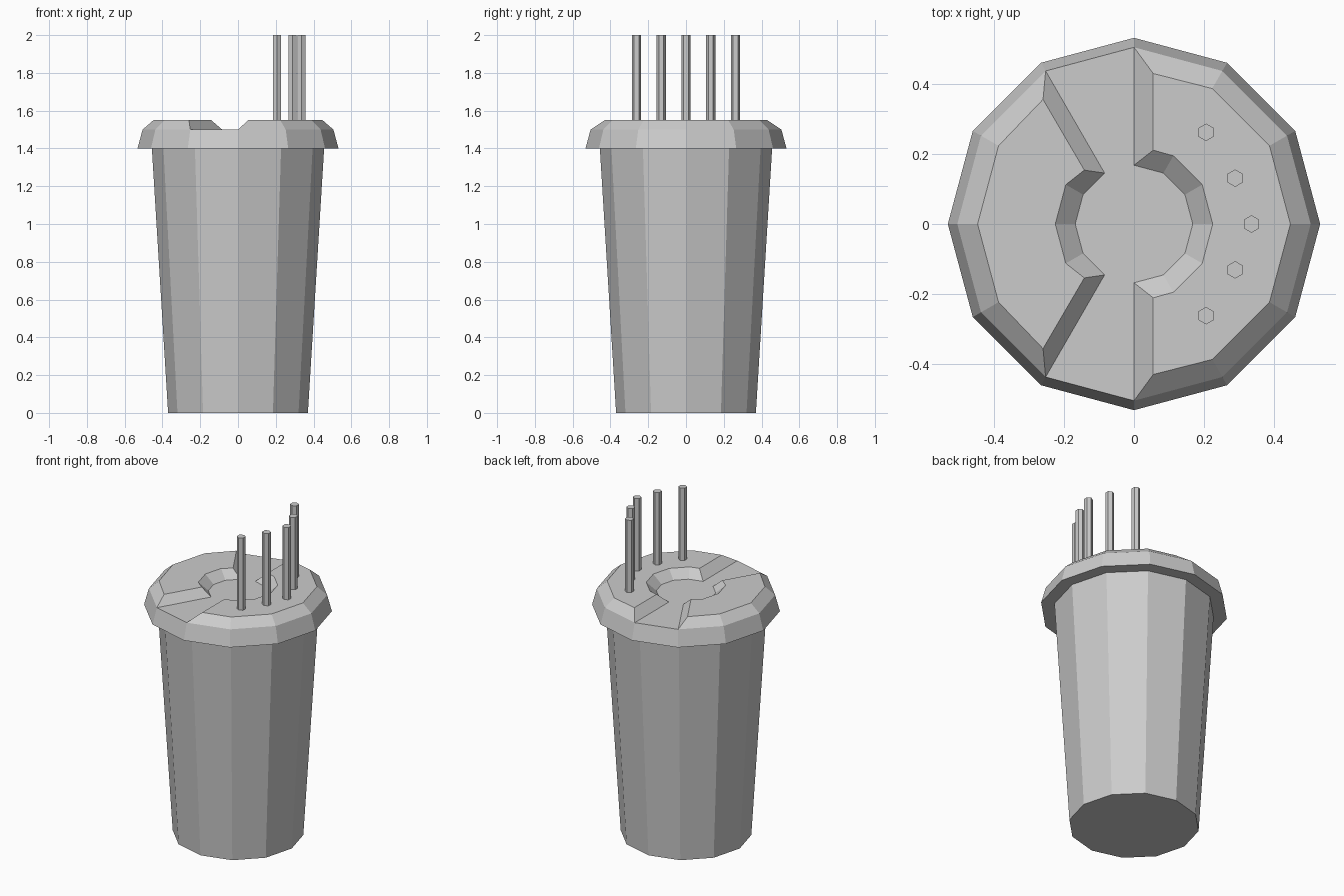
import bpy, bmesh
from math import cos, sin, radians

if "Cube" in bpy.data.objects:
    bpy.data.objects.remove(bpy.data.objects["Cube"])


def polar(r, deg, z):
    return (r * cos(radians(deg)), r * sin(radians(deg)), z)


def make_object(name, bm):
    bmesh.ops.recalc_face_normals(bm, faces=bm.faces[:])
    mesh = bpy.data.meshes.new(name)
    bm.to_mesh(mesh)
    bm.free()
    obj = bpy.data.objects.new(name, mesh)
    bpy.context.collection.objects.link(obj)
    return obj


def prism(name, rings):
    """Closed solid lofted through outlines with equal point counts."""
    bm = bmesh.new()
    loops = [[bm.verts.new(p) for p in ring] for ring in rings]
    n = len(loops[0])
    for low, high in zip(loops, loops[1:]):
        for i in range(n):
            j = (i + 1) % n
            bm.faces.new((low[i], low[j], high[j], high[i]))
    bm.faces.new(loops[0])
    bm.faces.new(loops[-1])
    return make_object(name, bm)


def circle(r, z, sides=12, start=0, cx=0, cy=0):
    pts = [polar(r, start + 360 * i / sides, z) for i in range(sides)]
    return [(x + cx, y + cy, z) for x, y, z in pts]


def raised_pad(name, start, end, top_outer, top_inner):
    """C-shaped block on the lid; its four end corners are given at the top."""
    angles = list(range(start, end + 1, 30))
    rings = []
    bm = bmesh.new()
    for r, z, corner in ((0.505, 1.5, None), (0.168, 1.5, None),
                         (0.225, 1.55, top_inner), (0.447, 1.55, top_outer)):
        pts = [polar(r, a, z) for a in angles]
        if corner:
            x, y = corner
            first_sign = 1 if sin(radians(start)) > 0 else -1
            pts[0] = (x, first_sign * y, z)
            pts[-1] = (x, -first_sign * y, z)
        rings.append([bm.verts.new(p) for p in pts])
    # walls, underside and top around the arc, then the two ends
    for k in range(4):
        a, b = rings[k], rings[(k + 1) % 4]
        for i in range(len(angles) - 1):
            bm.faces.new((a[i], a[i + 1], b[i + 1], b[i]))
    for i in (0, -1):
        bm.faces.new([r[i] for r in rings])
    return make_object(name, bm)


# Tapered cup body
prism("cup_body", [circle(0.37, 0), circle(0.456, 1.4)])

# Lid rim and recessed floor
prism("lid_base", [circle(0.532, 1.4), circle(0.505, 1.5)])

# Raised pads either side of the channel
raised_pad("lid_pad_right", -90, 90, (0.055, 0.43), (0.055, 0.211))
raised_pad("lid_pad_left", 120, 240, (-0.26, 0.356), (-0.142, 0.154))

# Five hexagonal straws in an arc
for i, (x, y) in enumerate([(0.206, -0.262), (0.289, -0.131), (0.336, 0),
                            (0.289, 0.131), (0.206, 0.262)]):
    prism(f"straw_{i + 1}", [circle(0.025, z, 6, 30, x, y) for z in (1.54, 2.0)])
